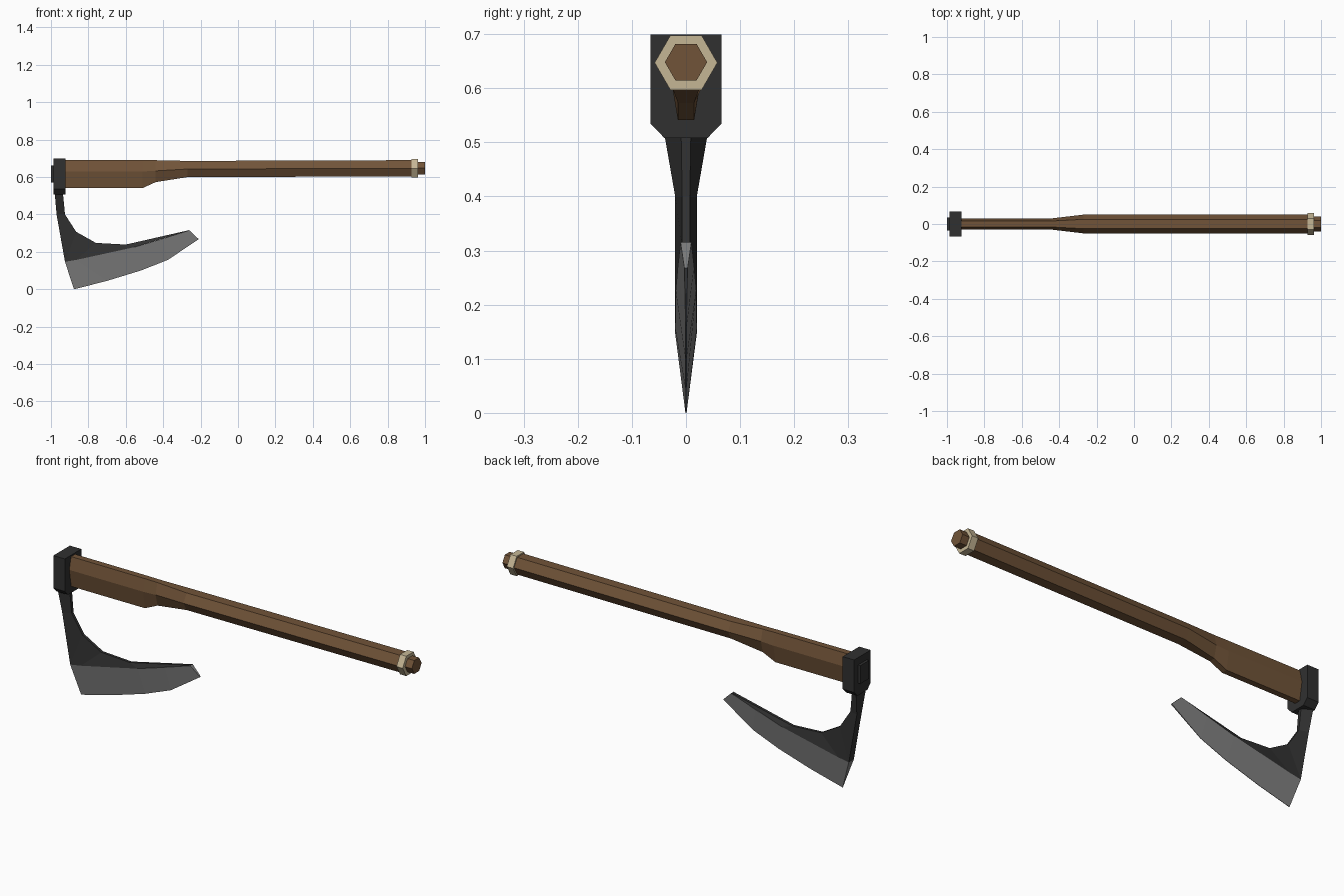
import bpy, bmesh, math

if "Cube" in bpy.data.objects:
    bpy.data.objects.remove(bpy.data.objects["Cube"])


def material(name, rgb):
    m = bpy.data.materials.new(name)
    m.diffuse_color = (*rgb, 1)
    m.use_nodes = True
    m.node_tree.nodes["Principled BSDF"].inputs["Base Color"].default_value = m.diffuse_color
    return m


WOOD = material("brown wood", (0.165, 0.088, 0.040))
IRON = material("dark iron", (0.030, 0.030, 0.030))
STEEL = material("ground steel", (0.205, 0.205, 0.205))
BONE = material("pale binding", (0.56, 0.47, 0.30))


def loft(name, rings, mat):
    """Skin equal-length closed rings of points and cap both ends."""
    bm = bmesh.new()
    loops = [[bm.verts.new(p) for p in r] for r in rings]
    n = len(loops[0])
    for a, b in zip(loops, loops[1:]):
        for i in range(n):
            j = (i + 1) % n
            bm.faces.new((a[i], a[j], b[j], b[i]))
    bm.faces.new(loops[0][::-1])
    bm.faces.new(loops[-1])
    bmesh.ops.recalc_face_normals(bm, faces=bm.faces)
    me = bpy.data.meshes.new(name)
    bm.to_mesh(me)
    bm.free()
    me.materials.append(mat)
    ob = bpy.data.objects.new(name, me)
    bpy.context.collection.objects.link(ob)
    return ob


def hexagon(x, w, mid, top, bottom, wt, wb):
    """Six-sided handle section, flat on top and bottom."""
    return [(x, w, mid), (x, wt, top), (x, -wt, top),
            (x, -w, mid), (x, -wb, bottom), (x, wb, bottom)]


def regular(x, r, z):
    h = r * math.sqrt(3) / 2
    return hexagon(x, r, z, z + h, z - h, r / 2, r / 2)


# Handle: deep narrow grip block near the head, regular hexagon after it
loft("handle", [
    hexagon(-0.95, 0.030, 0.630, 0.692, 0.541, 0.016, 0.015),
    hexagon(-0.51, 0.030, 0.630, 0.691, 0.541, 0.016, 0.015),
    hexagon(-0.44, 0.030, 0.633, 0.690, 0.573, 0.016, 0.015),
    regular(-0.27, 0.050, 0.643),
    regular(0.93, 0.050, 0.647)], WOOD)

# Handle end and its collar
loft("handle_tip", [regular(0.92, 0.039, 0.648), regular(1.0, 0.039, 0.648)], WOOD)
loft("end_collar", [regular(0.927, 0.058, 0.647), regular(0.962, 0.058, 0.647)], BONE)

# Head block with chamfered lower corners, and the plate on its outer end
block = [(0.066, 0.699), (-0.066, 0.699), (-0.066, 0.535),
         (-0.04, 0.508), (0.04, 0.508), (0.066, 0.535)]
loft("head_block", [[(x, y, z) for y, z in block] for x in (-0.987, -0.923)], IRON)
plate = [(0.035, 0.662), (-0.035, 0.662), (-0.035, 0.57), (0.035, 0.57)]
loft("head_end_plate", [[(x, y, z) for y, z in plate] for x in (-1.0, -0.98)], IRON)


def strip(name, stations, mat):
    """Each station: outer x, z, half width, then inner x, z, half width."""
    loft(name, [[(ox, ow, oz), (ox, -ow, oz), (ix, -iw, iz), (ix, iw, iz)]
                for ox, oz, ow, ix, iz, iw in stations], mat)


# Curved neck that thins into the spine of the blade
strip("neck_and_spine", [
    (-0.980, 0.515, 0.040, -0.936, 0.515, 0.009),
    (-0.970, 0.400, 0.020, -0.925, 0.400, 0.007),
    (-0.925, 0.147, 0.020, -0.865, 0.307, 0.007),
    (-0.865, 0.157, 0.020, -0.760, 0.248, 0.007),
    (-0.550, 0.226, 0.019, -0.600, 0.239, 0.007),
    (-0.260, 0.314, 0.010, -0.262, 0.316, 0.007)], IRON)

# Sharpened bevel from the spine to the cutting edge
strip("blade_edge", [
    (-0.925, 0.147, 0.020, -0.877, 0.000, 0.001),
    (-0.865, 0.157, 0.020, -0.700, 0.045, 0.001),
    (-0.550, 0.226, 0.019, -0.520, 0.100, 0.001),
    (-0.400, 0.271, 0.015, -0.375, 0.157, 0.001),
    (-0.260, 0.315, 0.010, -0.210, 0.268, 0.003)], STEEL)
